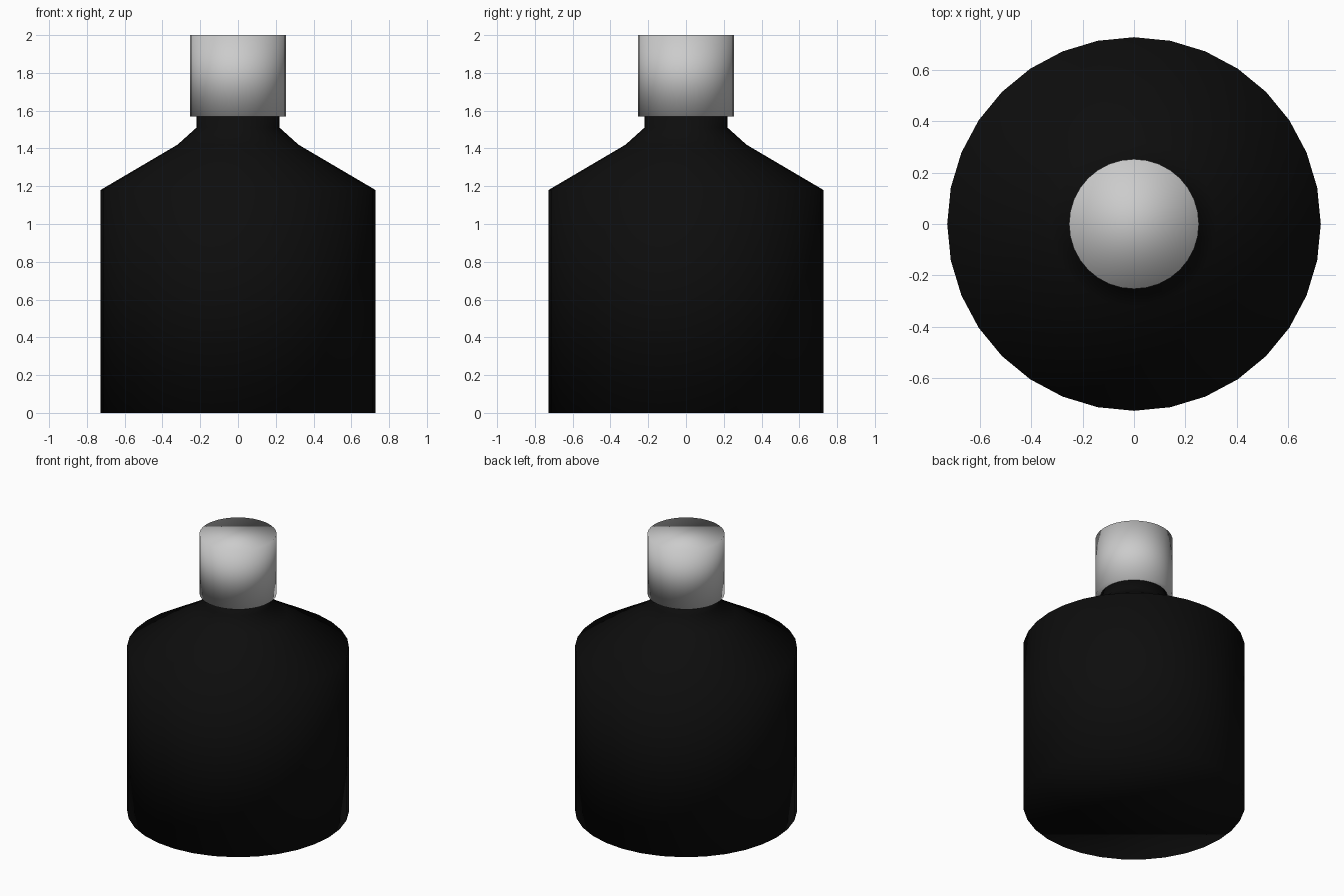
import bpy, bmesh, math

if "Cube" in bpy.data.objects:
    bpy.data.objects.remove(bpy.data.objects["Cube"])

SIDES = 32


def lathe(name, profile, color=None):
    """Closed solid of revolution from (radius, height) points."""
    bm = bmesh.new()
    rings = []
    for r, z in profile:
        rings.append([bm.verts.new((r * math.cos(2 * math.pi * i / SIDES),
                                    r * math.sin(2 * math.pi * i / SIDES), z))
                      for i in range(SIDES)])
    for lo, hi in zip(rings, rings[1:]):
        for i in range(SIDES):
            j = (i + 1) % SIDES
            bm.faces.new((lo[i], lo[j], hi[j], hi[i]))
    bm.faces.new(rings[0][::-1])
    bm.faces.new(rings[-1])
    for f in bm.faces:
        f.smooth = True
    mesh = bpy.data.meshes.new(name)
    bm.to_mesh(mesh)
    bm.free()
    obj = bpy.data.objects.new(name, mesh)
    bpy.context.collection.objects.link(obj)
    if color:
        mat = bpy.data.materials.new(name + "_material")
        mat.diffuse_color = color
        mat.use_nodes = True
        mat.node_tree.nodes["Principled BSDF"].inputs["Base Color"].default_value = mat.diffuse_color
        mesh.materials.append(mat)
    return obj


# Dark bottle: straight wall, sloped shoulder, short neck
lathe("bottle_body",
      [(0.728, 0), (0.728, 1.18), (0.32, 1.42), (0.22, 1.51), (0.22, 1.575)],
      (0.004, 0.004, 0.004, 1))

# Grey cap, softly shaded over its rim
lathe("bottle_cap", [(0.253, 1.57), (0.253, 2.0)])
